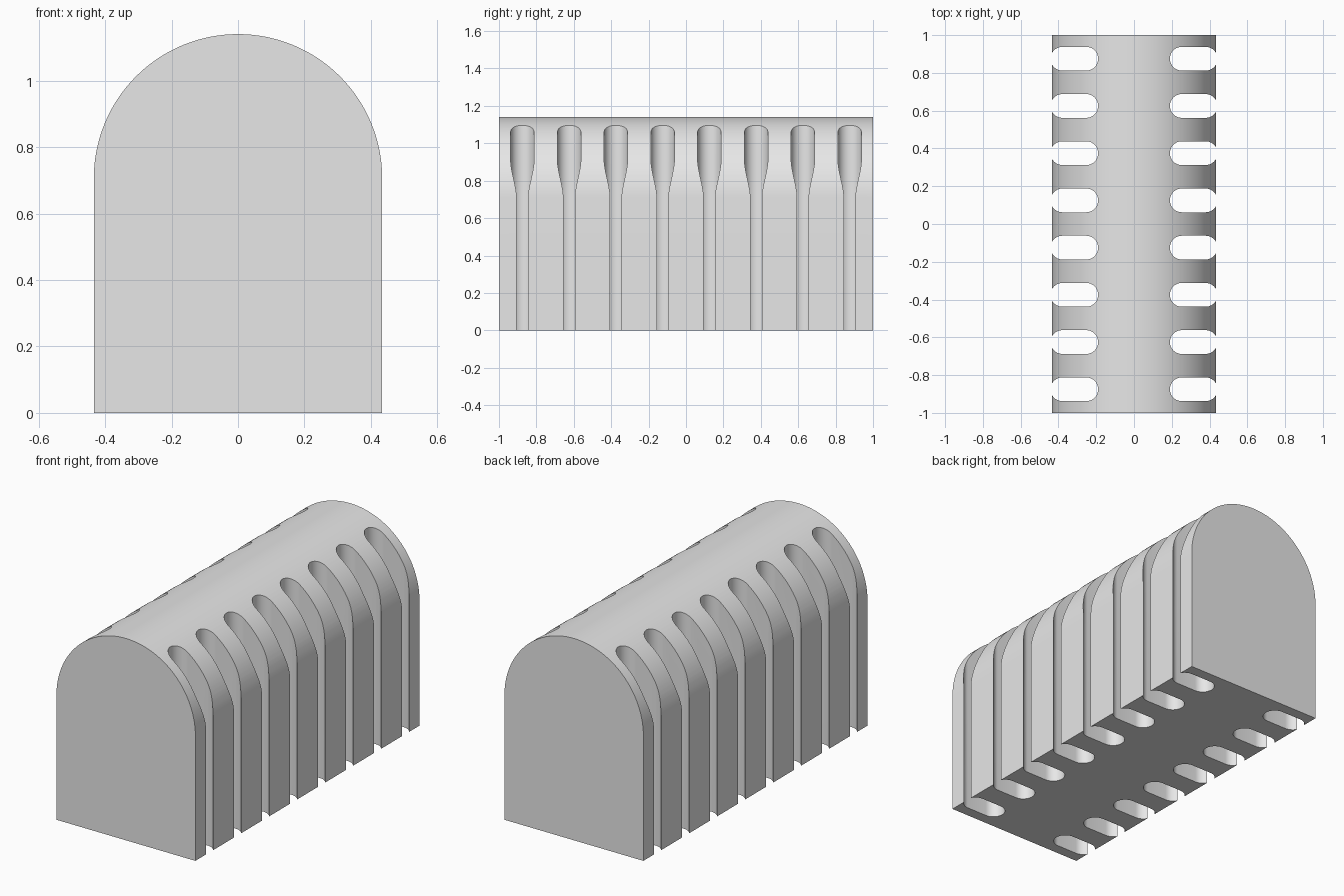
import bpy
import bmesh
from math import cos, sin, pi, radians

cube = bpy.data.objects.get("Cube")
if cube:
    bpy.data.objects.remove(cube, do_unlink=True)

HALF_WIDTH = 0.434
HEIGHT = 1.14
SLOT_R = 0.063
SLOT_COUNT = 8
PITCH = 0.25

grey = bpy.data.materials.new("plain grey")
grey.use_nodes = True
grey.diffuse_color = (0.8, 0.8, 0.8, 1)
grey.node_tree.nodes["Principled BSDF"].inputs["Base Color"].default_value = (0.8, 0.8, 0.8, 1)


def arc(cx, cy, r, start, end, steps):
    """Points along a circular arc, angles in radians."""
    angles = [start + (end - start) * i / steps for i in range(steps + 1)]
    return [(cx + r * cos(a), cy + r * sin(a)) for a in angles]


def add_prism(bm, points, direction):
    """Extrude a closed loop of 3D points along a direction."""
    face = bm.faces.new([bm.verts.new(p) for p in points])
    result = bmesh.ops.extrude_face_region(bm, geom=[face])
    moved = [v for v in result["geom"] if isinstance(v, bmesh.types.BMVert)]
    bmesh.ops.translate(bm, verts=moved, vec=direction)


def finish(bm, name):
    bmesh.ops.recalc_face_normals(bm, faces=bm.faces)
    mesh = bpy.data.meshes.new(name)
    bm.to_mesh(mesh)
    bm.free()
    mesh.materials.append(grey)
    obj = bpy.data.objects.new(name, mesh)
    bpy.context.collection.objects.link(obj)
    return obj


# Round-topped block, extruded from front to back
spring = HEIGHT - HALF_WIDTH
outline = [(-HALF_WIDTH, 0), (HALF_WIDTH, 0)] + arc(0, spring, HALF_WIDTH, 0, pi, 64)
bm = bmesh.new()
add_prism(bm, [(x, -1, z) for x, z in outline], (0, 2, 0))
block = finish(bm, "slotted_block")

# Vertical round-ended slots along both sides
bm = bmesh.new()
for side in (-1, 1):
    for i in range(SLOT_COUNT):
        y = (i - (SLOT_COUNT - 1) / 2) * PITCH
        slot = (arc(0.379, y, SLOT_R, -pi / 2, pi / 2, 20)
                + arc(0.253, y, SLOT_R, pi / 2, 3 * pi / 2, 20))
        add_prism(bm, [(side * px, py, -0.2) for px, py in slot], (0, 0, HEIGHT + 0.4))
cutter = finish(bm, "slot_cutter")

cut = block.modifiers.new("slots", "BOOLEAN")
cut.operation = "DIFFERENCE"
cut.solver = "EXACT"
cut.object = cutter

# Apply the cut, drop the cutter and smooth the curved walls
bpy.ops.object.select_all(action="DESELECT")
block.select_set(True)
bpy.context.view_layer.objects.active = block
bpy.ops.object.modifier_apply(modifier=cut.name)
bpy.data.objects.remove(cutter, do_unlink=True)
bpy.ops.object.shade_smooth_by_angle(angle=radians(30))
